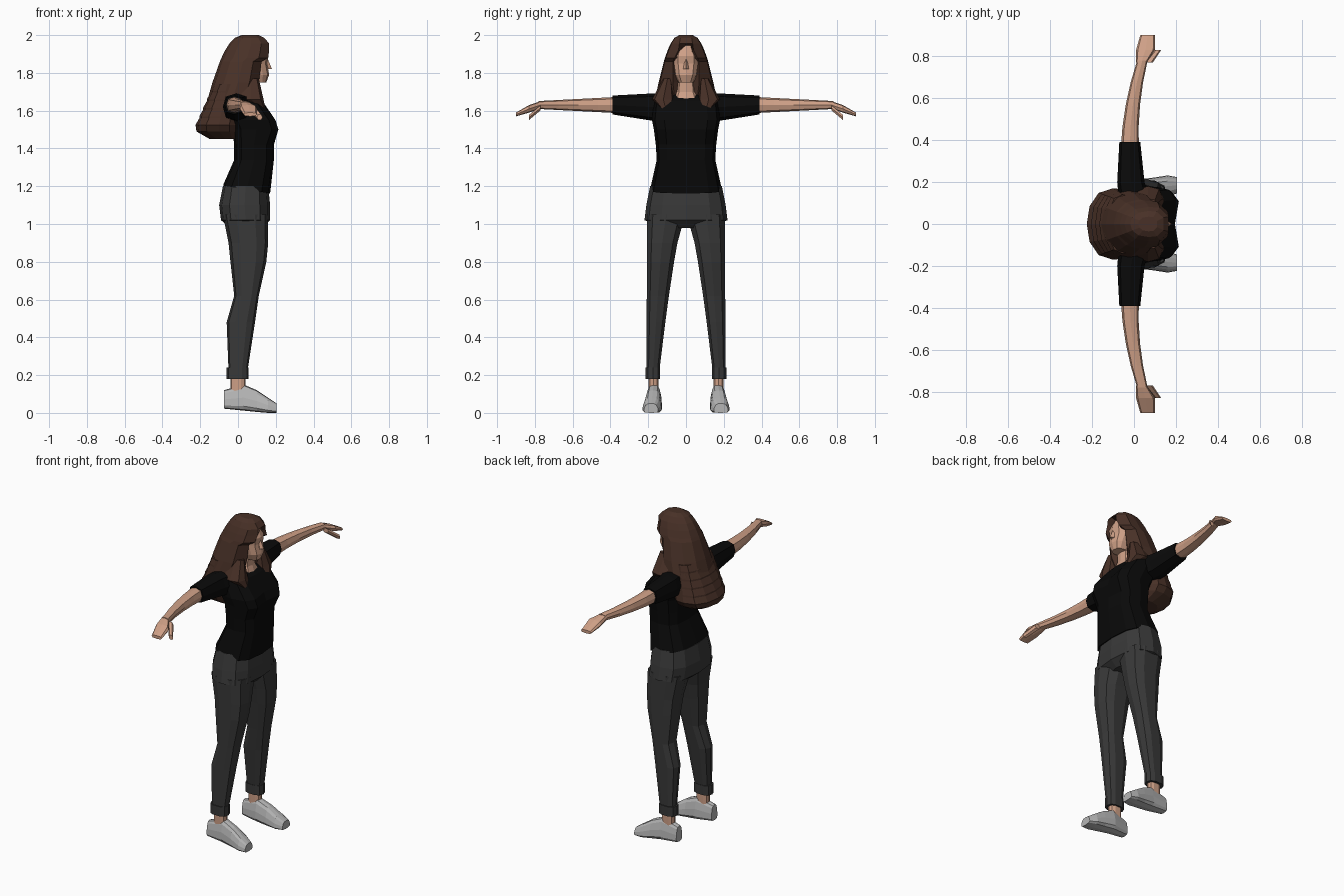
import bpy, bmesh, math
from mathutils import Vector

if "Cube" in bpy.data.objects:
    bpy.data.objects.remove(bpy.data.objects["Cube"], do_unlink=True)


def material(name, red, green, blue):
    made = bpy.data.materials.new(name)
    made.use_nodes = True
    made.diffuse_color = (red, green, blue, 1)
    shader = made.node_tree.nodes["Principled BSDF"]
    shader.inputs["Base Color"].default_value = made.diffuse_color
    shader.inputs["Roughness"].default_value = 0.9
    return made


skin = material("skin", .62, .35, .24)
brown_hair = material("brown hair", .065, .03, .02)
black_cloth = material("black cloth", .003, .003, .003)
charcoal_cloth = material("charcoal cloth", .04, .04, .04)
light_grey = material("light grey", .46, .46, .46)


def mix(start, end, t):
    return start + (end - start) * t


def span(steps):
    return [i / steps for i in range(steps + 1)]


def bend(value, power):
    return math.copysign(abs(value) ** power, value)


def ring(axis, position, low_a, high_a, low_b, high_b, sides=10, power=.75, taper=0):
    """Rounded-box outline filling the given bounds, across the given axis."""
    points = []
    for i in range(sides):
        angle = math.tau * i / sides
        u, v = bend(math.cos(angle), power), bend(math.sin(angle), power)
        a = mix(low_a, high_a, (1 + u * (1 - taper * (v + 1) / 2)) / 2)
        b = mix(low_b, high_b, (1 + v) / 2)
        place = {"x": (position, a, b), "y": (a, position, b), "z": (a, b, position)}
        points.append(Vector(place[axis]))
    return points


def loft(name, rings, colour, side=1):
    """Skin a closed, flat-shaded surface over the rings."""
    bm = bmesh.new()
    loops = [[bm.verts.new((p.x, p.y * side, p.z)) for p in points] for points in rings]
    for lower, upper in zip(loops, loops[1:]):
        for i in range(len(lower)):
            bm.faces.new((lower[i - 1], lower[i], upper[i], upper[i - 1]))
    bm.faces.new(loops[0])
    bm.faces.new(loops[-1])
    bmesh.ops.recalc_face_normals(bm, faces=bm.faces)
    mesh = bpy.data.meshes.new(name)
    bm.to_mesh(mesh)
    bm.free()
    mesh.materials.append(colour)
    bpy.context.collection.objects.link(bpy.data.objects.new(name, mesh))


def column_rings(rows, **shape):
    """Centred rings from rows of height, back, front and half width."""
    return [ring("z", z, back, front, -width, width, **shape)
            for z, back, front, width in rows]


def limb(name, axis, rows, colour, side, **shape):
    loft(name, [ring(axis, *row, **shape) for row in rows], colour, side)


# Shirt body: hem drops toward the front, bust dips in the middle
shirt = column_rings([(1.19, -.08, .17, .19), (1.34, -.02, .19, .155), (1.42, -.02, .19, .16),
                      (1.5, -.03, .225, .17), (1.55, -.05, .21, .18), (1.65, -.07, .13, .17),
                      (1.69, -.05, .08, .08)], sides=12, power=.65)
for point in shirt[0]:
    point.z -= point.x / 6
for bust in shirt[3:5]:
    bust[0].x -= .03
loft("shirt_body", shirt, black_cloth)

# Trouser seat
seat = column_rings([(1.2, -.08, .16, .19), (1.1, -.1, .17, .21), (1.02, -.09, .17, .22),
                     (.98, -.04, .13, .1)], sides=12)
loft("trouser_seat", seat, charcoal_cloth)

# Neck, head and nose
loft("neck", column_rings([(1.64, 0, .12, .08), (1.7, 0, .1, .055), (1.78, 0, .1, .05)]), skin)
head = column_rings([(1.75, .05, .15, .04), (1.79, 0, .165, .06), (1.85, -.03, .155, .07),
                     (1.89, -.03, .16, .07), (1.96, 0, .13, .045)], sides=12)
loft("head", head, skin)
nose = column_rings([(1.88, .14, .155, .005), (1.82, .14, .18, .015)], sides=4, power=1)
loft("nose", nose, skin)


def hair_ring(z, back, front, width, edge, centre):
    """Hair outline: full at the back and notched at the front between the edges."""
    half = [(mix(back, front, .06), width / 2), (mix(back, front, .25), width * .87),
            (mix(back, front, .55), width), (mix(back, front, .8), mix(width, edge, .1)),
            (front, edge)]
    outline = [(back, 0), *half, (centre, 0), *((x, -y) for x, y in reversed(half))]
    return [Vector((x, y, z)) for x, y in outline]


# Hair over the crown, opening around the face below the hairline
crown = []
for z, front, edge in [(2, .11, .015), (1.985, .14, .03), (1.955, .165, .035), (1.92, .165, .04),
                       (1.88, .16, .06), (1.86, .125, .07), (1.75, .11, .07), (1.67, .08, .06)]:
    spread = math.sqrt(2 - z)
    centre = front if z > 1.94 else .05
    crown.append(hair_ring(z, .02 - .31 * spread, front, .035 + .22 * spread, edge, centre))
loft("hair_crown", crown, brown_hair)


def hanging_ring(z, back, width):
    return hair_ring(z, back, 0, width, width * .7, -.02)


# Layered waves of hair down the back, each flaring over the next
waves = []
for t in span(4):
    z, back, width = mix(1.74, 1.56, t), mix(-.125, -.205, t), mix(.14, .165, t)
    waves += [hanging_ring(z, back, width), hanging_ring(z - .035, back - .02, width + .005)]
waves += [hanging_ring(1.49, -.22, .145), hanging_ring(1.45, -.15, .08)]
loft("hair_back", waves, brown_hair)

for label, side in (("left", 1), ("right", -1)):
    # Lock of hair falling in front of the shoulder
    limb(label + "_hair_lock", "z",
         [(1.77, .02, .11, .075, .12), (1.66, 0, .135, .06, .18), (1.61, .1, .145, .085, .13)],
         brown_hair, side, sides=8)

    # Sleeve
    limb(label + "_sleeve", "y",
         [(.1, -.07, .08, 1.54, 1.69), (.2, -.08, .05, 1.55, 1.69), (.39, -.07, .03, 1.58, 1.68)],
         black_cloth, side, sides=8)

    # Bare arm, thinning and curving forward to the wrist
    arm = []
    for t in span(4):
        x, depth, height = mix(-.02, .04, t * t), mix(.043, .025, t), mix(.043, .021, t)
        arm.append(ring("y", mix(.36, .78, t), x - depth, x + depth,
                        1.63 - height, 1.63 + height, sides=8))
    loft(label + "_arm", arm, skin, side)

    # Hand and thumb
    limb(label + "_hand", "y",
         [(.77, .01, .06, 1.61, 1.65), (.83, .01, .1, 1.59, 1.63), (.9, .03, .1, 1.57, 1.59)],
         skin, side, sides=8, power=.6)
    limb(label + "_thumb", "y",
         [(.77, .05, .09, 1.6, 1.63), (.83, .1, .13, 1.55, 1.58)], skin, side, sides=6)

    # Trouser leg: straight outside, inside slanting away from the crotch
    leg = []
    for z, back, front in [(1.05, -.08, .16), (.9, -.05, .16), (.8, -.04, .15),
                           (.62, -.02, .11), (.48, -.06, .09), (.22, -.05, .05)]:
        inner = .14 * ((1.05 - z) / .83) ** .7
        leg.append(ring("z", z, back, front, inner, .21))
    loft(label + "_trouser_leg", leg, charcoal_cloth, side)

    # Turned-up cuff and bare ankle
    limb(label + "_trouser_cuff", "z", [(z, -.06, .055, .135, .215) for z in (.18, .24)],
         charcoal_cloth, side)
    limb(label + "_ankle", "z", [(z, -.04, .04, .145, .2) for z in (.1, .2)], skin, side)

    # Shoe, narrower on top, with the heel a little raised
    limb(label + "_shoe", "x",
         [(x, inner, outer, max(0, .015 - x / 10), top) for x, inner, outer, top in
          [(-.075, .14, .21, .12), (.03, .12, .22, .15), (.1, .12, .23, .12),
           (.16, .12, .24, .08), (.205, .14, .23, .05)]],
         light_grey, side, sides=12, power=.6, taper=.4)
